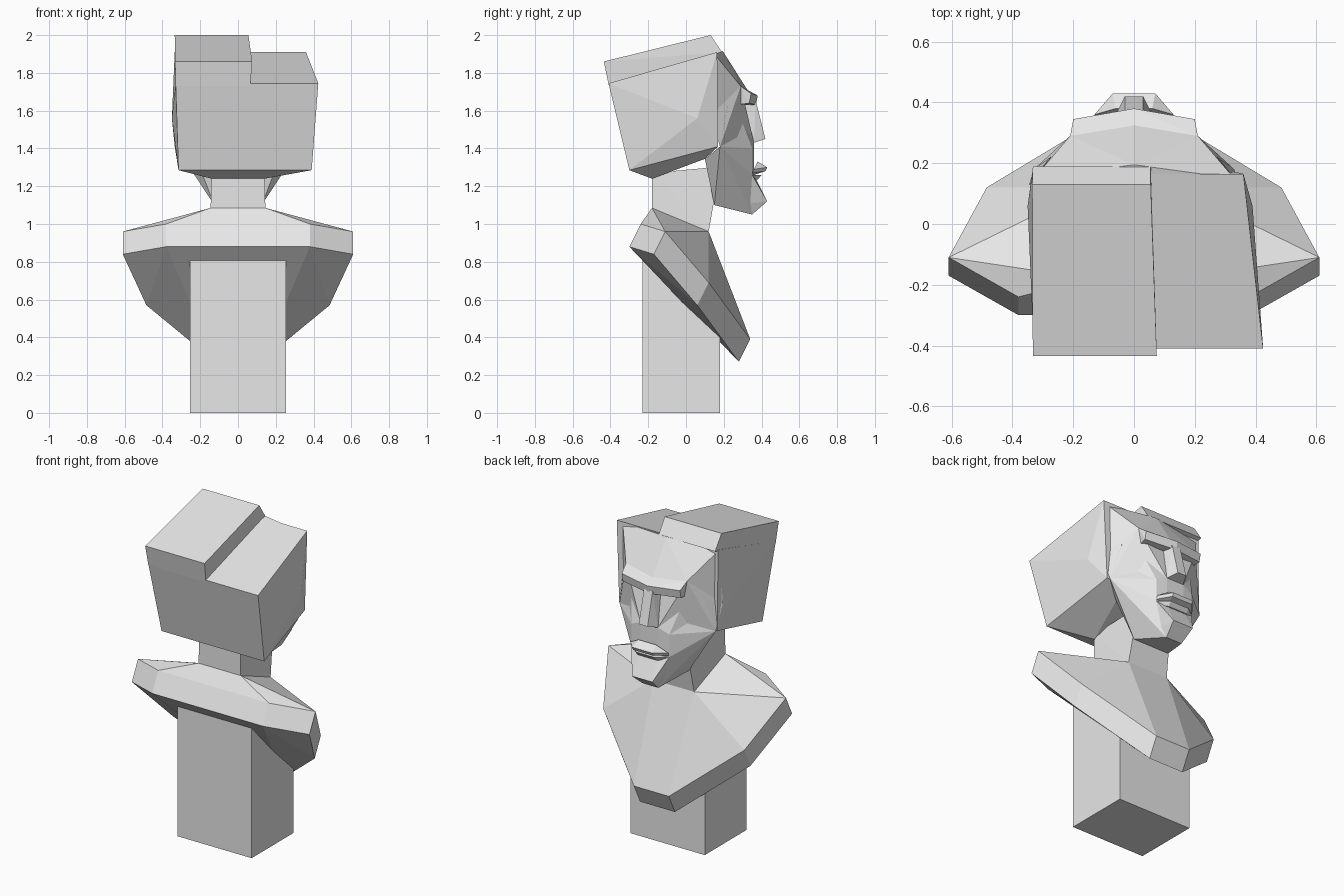
import bpy
import bmesh
import math
from mathutils import Vector

default_cube = bpy.data.objects.get("Cube")
if default_cube:
    bpy.data.objects.remove(default_cube, do_unlink=True)

GREY = (0.8, 0.8, 0.8, 1)
stone = bpy.data.materials.new("pale_grey_stone")
stone.use_nodes = True
stone.diffuse_color = GREY
stone.node_tree.nodes["Principled BSDF"].inputs["Base Color"].default_value = GREY


def solid(name, points):
    """Make a flat-faced convex block around the points."""
    bm = bmesh.new()
    for point in points:
        bm.verts.new(point)
    bmesh.ops.remove_doubles(bm, verts=bm.verts[:], dist=0.001)
    bmesh.ops.convex_hull(bm, input=bm.verts[:])
    inside = [vert for vert in bm.verts if not vert.link_faces]
    bmesh.ops.delete(bm, geom=inside, context='VERTS')
    bmesh.ops.dissolve_limit(bm, angle_limit=math.radians(2),
                             verts=bm.verts[:], edges=bm.edges[:])
    bmesh.ops.recalc_face_normals(bm, faces=bm.faces[:])
    mesh = bpy.data.meshes.new(name)
    bm.to_mesh(mesh)
    bm.free()
    mesh.materials.append(stone)
    bpy.context.collection.objects.link(bpy.data.objects.new(name, mesh))


def flipped(points):
    """Mirror points to the other side of the body."""
    return [Vector((-p.x, p.y, p.z)) for p in points]


def thick(points, offset):
    """Add a second copy of the points, moved by the offset."""
    return points + [p + Vector(offset) for p in points]


def bars(*rows):
    """Turn crossbars (left x, right x, y, z) into their end points."""
    return [Vector((x, y, z)) for left, right, y, z in rows for x in (left, right)]


def centred(*rows):
    """Turn centred crossbars (half width, y, z) into their end points."""
    return bars(*[(-half, half, y, z) for half, y, z in rows])


# Pedestal, its sloping top buried in the chest
solid("pedestal", centred((.255, -.23, 0), (.255, .18, 0),
                          (.255, -.23, .86), (.255, .18, .45)))

# Shoulders and chest: a tilted plate with a raised neck base
rim = centred((.38, -.24, 1), (.61, -.11, .96), (.485, .12, .69), (.12, .34, .39))
neck_base = centred((.145, -.18, 1.085), (.14, .12, .96))
solid("bust", thick(rim, (0, -.06, -.12)) + neck_base)

# Neck rises from the same base into the skull
solid("neck", neck_base + centred((.14, -.18, 1.27), (.13, .15, 1.13), (.12, .14, 1.3)))

# Blocky hair: a full width mass and a raised slab on one side
solid("hair_block", bars(
    (-.33, .425, -.41, 1.745), (-.315, .39, -.3, 1.285),
    (-.335, .36, .165, 1.91), (-.35, .39, .06, 1.56),
    (-.335, .34, .17, 1.41), (-.21, .21, .1, 1.345), (-.14, .14, -.18, 1.24)))
solid("raised_hair", bars(
    (-.333, .075, -.435, 1.86), (-.33, .065, -.408, 1.73),
    (-.335, .055, .13, 2), (-.333, .055, .19, 1.91)))

# Landmarks on one half of the face, shared by neighbouring parts
LANDMARKS = dict(
    crown=(0, .195, 1.915),
    hairline=(.33, .15, 1.9),
    temple=(.21, .29, 1.73),
    forehead_middle=(0, .325, 1.71),
    brow_side=(.2, .345, 1.69),
    brow_middle=(0, .38, 1.68),
    eye_outer=(.19, .265, 1.63),
    eye_inner=(.05, .3, 1.63),
    ear_top=(.275, .22, 1.63),
    ear_back=(.345, .13, 1.57),
    ear_front=(.275, .21, 1.5),
    ear_low=(.33, .18, 1.41),
    bridge=(.03, .37, 1.65),
    nose_tip=(.03, .42, 1.45),
    nostril=(.06, .36, 1.43),
    cheek=(.2, .27, 1.46),
    muzzle=(.13, .35, 1.4),
    lip_peak=(.06, .38, 1.33),
    lip_front=(.07, .43, 1.3),
    lip_corner=(.13, .36, 1.29),
    mouth=(.06, .36, 1.26),
    lower_lip=(.065, .4, 1.26),
    lower_corner=(.13, .35, 1.26),
    jaw_corner=(.22, .1, 1.345),
    throat=(.125, .15, 1.1),
    chin_back=(.1, .25, 1.1),
    chin_front=(.07, .43, 1.12),
    chin_low=(.055, .35, 1.05),
)


def spots(names):
    """Look up landmarks by name."""
    return [Vector(LANDMARKS[name]) for name in names.split()]


def both(names):
    """Landmarks on both halves of the face."""
    return spots(names) + flipped(spots(names))


# Main planes of the face
solid("forehead", both("crown hairline temple forehead_middle eye_outer eye_inner ear_back"))
solid("eye_plane", both("temple eye_inner eye_outer ear_back ear_low cheek nostril"))
solid("jaw", both("ear_low jaw_corner throat chin_back cheek muzzle nostril "
                  "lower_corner mouth chin_low"))
solid("chin", both("lower_corner mouth chin_back chin_front chin_low"))

# Features across the middle of the face
solid("brow", thick(both("brow_side brow_middle"), (0, -.01, -.05))
      + both("temple forehead_middle eye_outer"))
solid("nose", both("bridge eye_inner nose_tip nostril"))
solid("upper_lip", thick(both("lip_front lip_corner"), (0, -.01, -.02)) + both("lip_peak mouth"))
solid("lower_lip", thick(both("lower_lip lower_corner"), (0, -.02, -.025)) + both("mouth"))

# Features repeated on each side
cheek_points = spots("eye_outer eye_inner cheek muzzle nostril")
ear_points = thick(spots("ear_top ear_back ear_front ear_low"), (-.06, 0, 0))
for part, points in (("cheek", cheek_points), ("ear", ear_points)):
    solid("left_" + part, points)
    solid("right_" + part, flipped(points))
